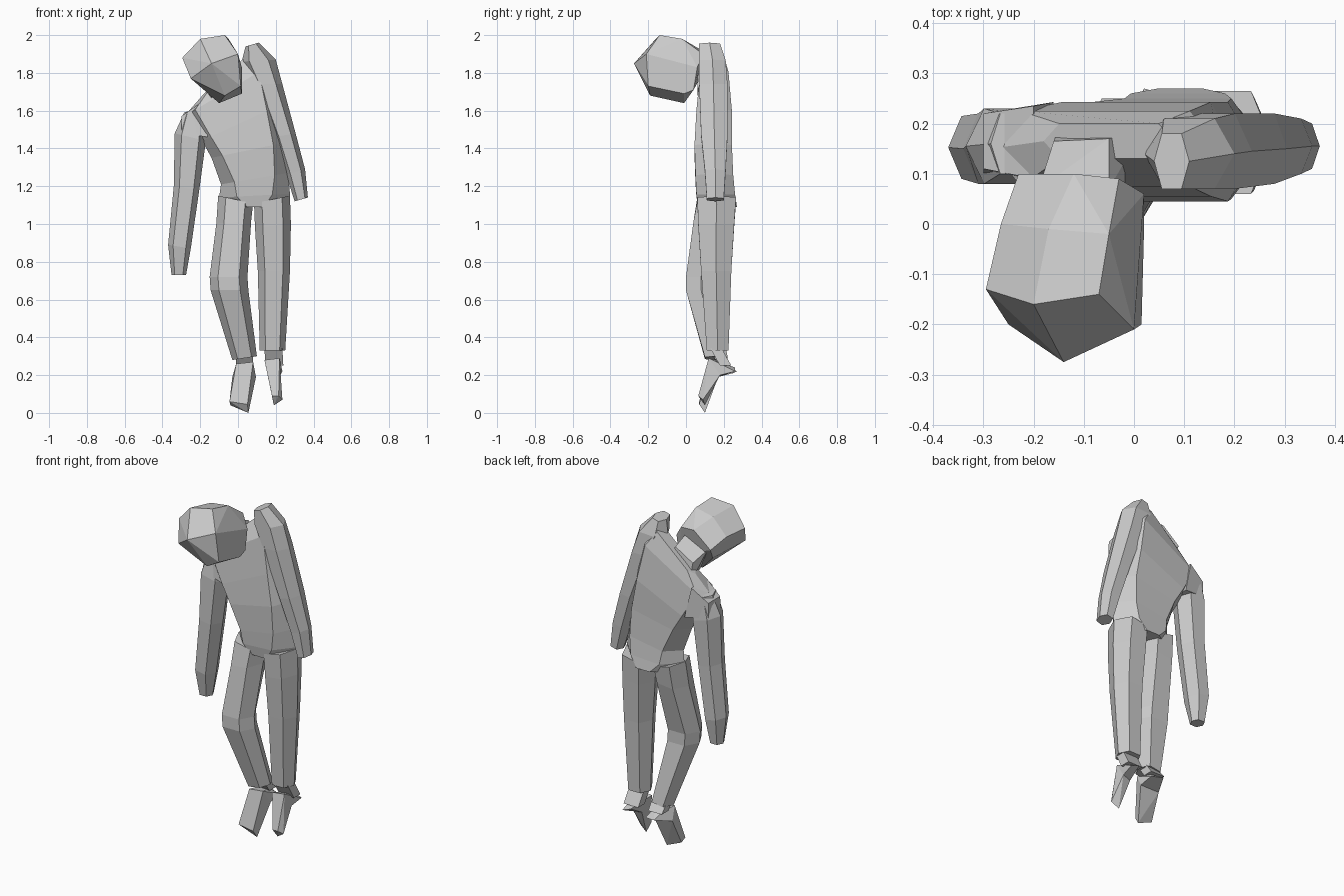
import bpy, bmesh
from mathutils import Vector


def finish(name, bm):
    bmesh.ops.recalc_face_normals(bm, faces=bm.faces)
    mesh = bpy.data.meshes.new(name)
    bm.to_mesh(mesh)
    bm.free()
    bpy.context.collection.objects.link(bpy.data.objects.new(name, mesh))


def loft(name, rings):
    """Skin a list of equal-length point rings and cap both ends."""
    bm = bmesh.new()
    vs = [[bm.verts.new(p) for p in ring] for ring in rings]
    n = len(vs[0])
    for a, b in zip(vs, vs[1:]):
        for i in range(n):
            j = (i + 1) % n
            bm.faces.new((a[i], a[j], b[j], b[i]))
    bm.faces.new(vs[0])
    bm.faces.new(vs[-1])
    finish(name, bm)


def slab(xl, zl, xr, zr, yf, yb, inset=0.22):
    """Hexagonal ring between a left and a right edge point."""
    ym = (yf + yb) / 2
    l, r = Vector((xl, ym, zl)), Vector((xr, ym, zr))
    ring = []
    for t, y in ((0, ym), (inset, yf), (1 - inset, yf), (1, ym), (1 - inset, yb), (inset, yb)):
        p = l.lerp(r, t)
        ring.append((p.x, y, p.z))
    return ring


def limb(name, sections):
    loft(name, [slab(*s) for s in sections])


def hull(name, points):
    bm = bmesh.new()
    for p in points:
        bm.verts.new(p)
    res = bmesh.ops.convex_hull(bm, input=bm.verts)
    junk = {g for g in res["geom_interior"] + res["geom_unused"]
            if isinstance(g, bmesh.types.BMVert)}
    bmesh.ops.delete(bm, geom=list(junk), context='VERTS')
    bmesh.ops.dissolve_limit(bm, angle_limit=0.16, verts=bm.verts, edges=bm.edges)
    finish(name, bm)


# Drooping faceted head
hull("head", [
    (-0.14, -0.275, 1.85), (-0.20, -0.16, 1.98), (-0.07, -0.14, 2.0),
    (-0.295, -0.13, 1.88), (0.0, -0.21, 1.90), (-0.25, -0.20, 1.77),
    (-0.07, -0.19, 1.68), (0.015, -0.20, 1.73), (-0.10, -0.01, 1.64),
    (0.02, -0.01, 1.69), (-0.05, -0.02, 1.98), (-0.17, -0.01, 1.96),
    (-0.265, 0.0, 1.87), (-0.23, 0.10, 1.82), (-0.12, 0.10, 1.91),
    (-0.03, 0.09, 1.90), (0.02, 0.06, 1.83), (0.02, 0.04, 1.71),
    (-0.21, 0.05, 1.75)])

# Neck bent forward out of the shoulders
hull("neck", [
    (-0.19, 0.07, 1.80), (-0.05, 0.07, 1.86), (-0.02, 0.06, 1.72), (-0.14, 0.06, 1.68),
    (-0.16, 0.165, 1.75), (-0.05, 0.17, 1.82), (0.02, 0.19, 1.70), (-0.15, 0.19, 1.62)])

# Torso, with one shoulder pulled high
limb("torso", [
    (-0.18, 1.69, 0.08, 1.92, 0.13, 0.20, 0.12),
    (-0.285, 1.57, 0.17, 1.84, 0.075, 0.225, 0.13),
    (-0.19, 1.44, 0.20, 1.62, 0.055, 0.243, 0.12),
    (-0.14, 1.35, 0.245, 1.43, 0.045, 0.243, 0.15),
    (-0.09, 1.21, 0.265, 1.27, 0.05, 0.25, 0.2),
    (-0.10, 1.14, 0.275, 1.16, 0.055, 0.26, 0.25),
    (-0.09, 1.09, 0.275, 1.09, 0.065, 0.27, 0.38)])

# Bridge from the torso to the low shoulder
hull("low_shoulder", [
    (-0.30, 0.11, 1.57), (-0.20, 0.09, 1.64), (-0.16, 0.07, 1.46), (-0.30, 0.10, 1.48),
    (-0.30, 0.22, 1.57), (-0.20, 0.235, 1.64), (-0.16, 0.243, 1.46), (-0.30, 0.22, 1.48)])

# Arms: xl, zl, xr, zr, y front, y back
limb("raised_arm", [
    (0.04, 1.94, 0.11, 1.96, 0.07, 0.18),
    (0.02, 1.86, 0.20, 1.87, 0.07, 0.21),
    (0.08, 1.74, 0.235, 1.74, 0.07, 0.22),
    (0.19, 1.46, 0.305, 1.48, 0.08, 0.22),
    (0.255, 1.26, 0.355, 1.29, 0.10, 0.21),
    (0.30, 1.12, 0.37, 1.14, 0.11, 0.20)])
limb("hanging_arm", [
    (-0.285, 1.59, -0.20, 1.62, 0.10, 0.22),
    (-0.335, 1.48, -0.17, 1.44, 0.08, 0.23),
    (-0.34, 1.20, -0.205, 1.18, 0.08, 0.22),
    (-0.37, 0.89, -0.25, 0.87, 0.09, 0.215),
    (-0.352, 0.73, -0.275, 0.73, 0.12, 0.19)])

# Legs: one straight, one with a bent knee
limb("straight_leg", [
    (0.085, 1.11, 0.275, 1.15, 0.06, 0.265),
    (0.09, 0.98, 0.28, 1.0, 0.065, 0.255),
    (0.105, 0.75, 0.275, 0.75, 0.08, 0.24),
    (0.115, 0.33, 0.25, 0.33, 0.11, 0.225)])
limb("bent_leg", [
    (-0.105, 1.15, 0.08, 1.11, 0.06, 0.25),
    (-0.115, 1.0, 0.07, 1.02, 0.04, 0.23),
    (-0.15, 0.72, 0.05, 0.72, 0.0, 0.16),
    (-0.145, 0.65, 0.055, 0.65, 0.0, 0.16),
    (-0.03, 0.28, 0.10, 0.30, 0.10, 0.22)])


def foot(name, ankle, heel, instep, toe):
    """Ankle block, heel block and a toe block angled steeply down."""
    hull(name + "_ankle", [(x + dx, y + dy, z) for x, y, z in ankle + heel[:2]
                           for dx in (-0.02, 0.02) for dy in (-0.03, 0.03)])
    hull(name + "_heel", heel + instep)
    hull(name + "_toe", instep + toe)


foot("straight_foot",
     [(0.16, 0.16, 0.34), (0.215, 0.16, 0.34)],
     [(0.165, 0.21, 0.25), (0.22, 0.21, 0.25), (0.18, 0.26, 0.24), (0.235, 0.26, 0.22)],
     [(0.14, 0.12, 0.28), (0.22, 0.12, 0.29), (0.17, 0.17, 0.19), (0.225, 0.18, 0.20)],
     [(0.18, 0.065, 0.09), (0.215, 0.065, 0.09), (0.19, 0.10, 0.04), (0.235, 0.09, 0.07)])
foot("bent_foot",
     [(0.01, 0.16, 0.31), (0.06, 0.16, 0.32)],
     [(0.01, 0.21, 0.25), (0.06, 0.21, 0.25), (0.02, 0.27, 0.22), (0.09, 0.25, 0.21)],
     [(-0.01, 0.12, 0.26), (0.08, 0.12, 0.27), (0.095, 0.17, 0.19), (-0.03, 0.17, 0.19)],
     [(-0.045, 0.07, 0.06), (0.05, 0.07, 0.045), (-0.04, 0.10, 0.04), (0.055, 0.10, 0.0)])
